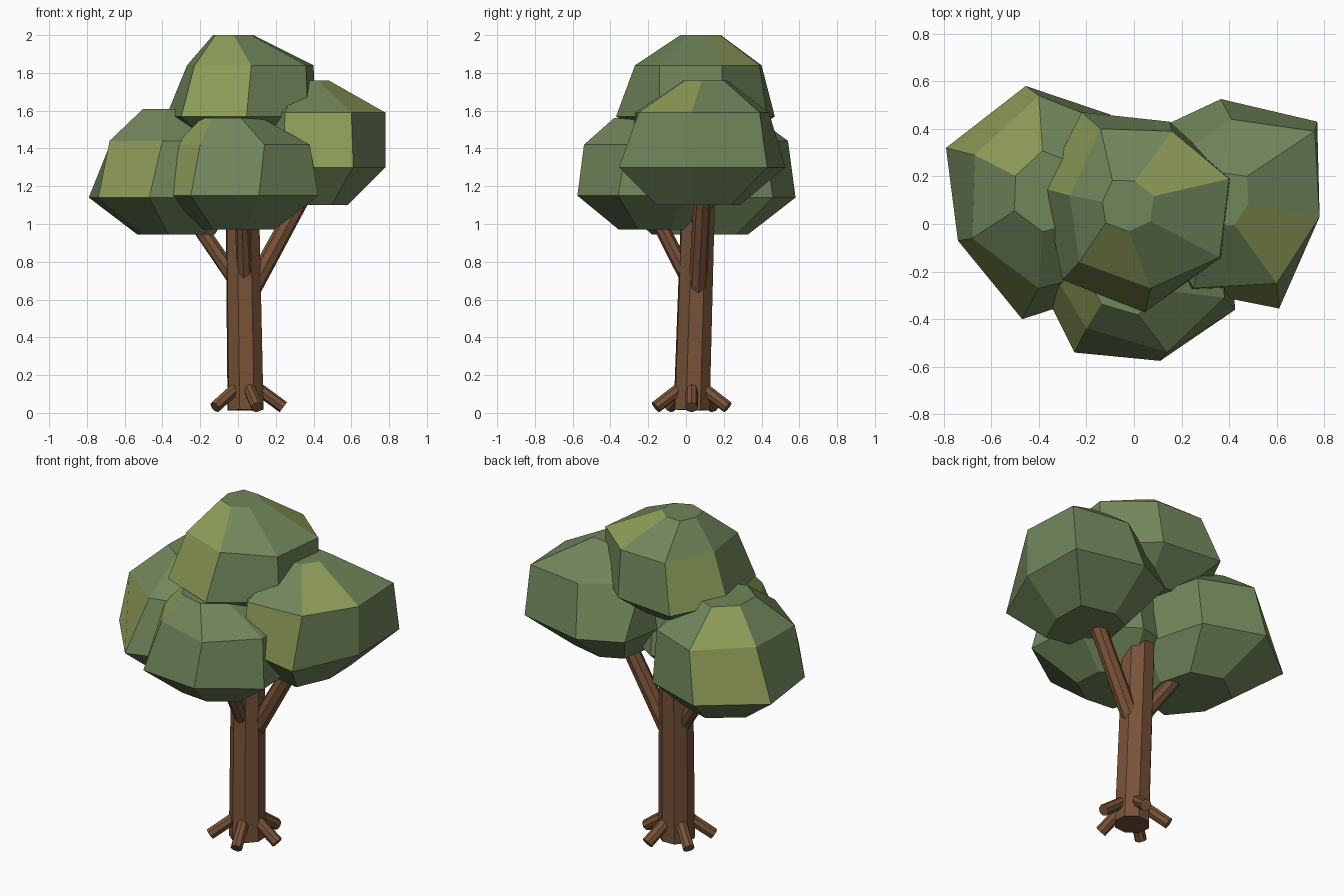
import bpy, bmesh, math
from mathutils import Vector

if "Cube" in bpy.data.objects:
    bpy.data.objects.remove(bpy.data.objects["Cube"])


def material(name, color):
    m = bpy.data.materials.new(name)
    m.diffuse_color = (*color, 1)
    m.use_nodes = True
    m.node_tree.nodes["Principled BSDF"].inputs["Base Color"].default_value = m.diffuse_color
    return m


LEAF = material("leaf_green", (0.165, 0.238, 0.105))
SUNLIT = material("leaf_yellow_green", (0.27, 0.335, 0.098))
BARK = material("bark_brown", (0.19, 0.085, 0.04))


def finish(bm, name, mats):
    bmesh.ops.recalc_face_normals(bm, faces=bm.faces)
    me = bpy.data.meshes.new(name)
    bm.to_mesh(me)
    bm.free()
    for m in mats:
        me.materials.append(m)
    ob = bpy.data.objects.new(name, me)
    bpy.context.collection.objects.link(ob)
    return ob


def tube(name, a, b, r1, r2, sides=8):
    """Flat-sided round bar from a to b."""
    a, b = Vector(a), Vector(b)
    bm = bmesh.new()
    bmesh.ops.create_cone(bm, cap_ends=True, segments=sides,
                          radius1=r1, radius2=r2, depth=(b - a).length)
    bm.transform(Vector((b - a)).to_track_quat('Z', 'Y').to_matrix().to_4x4())
    bmesh.ops.translate(bm, verts=bm.verts, vec=(a + b) / 2)
    return finish(bm, name, [BARK])


def shrink(ring, centre, s):
    """Copy of an outline, scaled and moved onto a new centre."""
    n = len(ring)
    mx = sum(p[0] for p in ring) / n
    my = sum(p[1] for p in ring) / n
    return [(centre[0] + s * (x - mx), centre[1] + s * (y - my)) for x, y in ring]


def foliage(name, heights, cap, upper, lower, base, yellow):
    """Faceted clump: small cap, upper ring, wide lower ring, small base."""
    rings = [shrink(upper, cap[:2], cap[2]), upper, lower,
             shrink(lower, base[:2], base[2])]
    bm = bmesh.new()
    loops = [[bm.verts.new((x, y, z)) for x, y in ring]
             for ring, z in zip(rings, heights)]
    n = len(upper)
    bm.faces.new(loops[0])
    bm.faces.new(loops[-1])
    for band in range(3):
        top, bot = loops[band], loops[band + 1]
        for i in range(n):
            j = (i + 1) % n
            f = bm.faces.new((top[i], top[j], bot[j], bot[i]))
            f.material_index = int((band, i) in yellow)
    return finish(bm, name, [LEAF, SUNLIT])


# Trunk
tube("trunk", (0.04, 0.03, 0.015), (0.022, 0.065, 1.15), 0.1, 0.093)

# Branches reaching into the clumps
tube("branch_left", (0.01, 0.05, 0.67), (-0.30, 0.13, 1.12), 0.042, 0.038)
tube("branch_right", (0.06, 0.06, 0.63), (0.37, 0.09, 1.2), 0.05, 0.045)
tube("branch_front", (0.035, 0.02, 0.69), (0.02, -0.2, 1.12), 0.042, 0.038)

# Five roots around the foot
for k in range(5):
    t = math.radians(72 * k)
    c, s = math.cos(t), math.sin(t)
    tube(f"root_{k + 1}", (0.04 + 0.05 * c, 0.03 + 0.05 * s, 0.14),
         (0.04 + 0.2 * c, 0.03 + 0.2 * s, 0.03), 0.033, 0.033)

# Foliage clumps
foliage("foliage_top", (2.0, 1.84, 1.57, 1.42), (-0.03, 0.08, 0.32),
        [(-.14, .40), (.16, .39), (.40, .19), (.36, -.14),
         (.07, -.27), (-.23, -.16), (-.27, .12)],
        [(-.22, .47), (.15, .43), (.41, .19), (.37, -.14),
         (.045, -.37), (-.30, -.235), (-.38, .15)],
        (0.02, 0.06, 0.5), {(0, 1), (0, 4), (1, 4), (1, 6)})

foliage("foliage_left", (1.61, 1.44, 1.14, 0.945), (-0.36, 0.13, 0.42),
        [(-.40, .54), (-.67, .29), (-.68, -.06), (-.40, -.27),
         (-.12, -.20), (-.02, .10), (-.10, .42)],
        [(-.455, .58), (-.79, .32), (-.74, -.07), (-.47, -.40),
         (-.10, -.28), (0, .10), (-.10, .46)],
        (-0.32, 0.08, 0.52), {(0, 0), (1, 0), (1, 2)})

foliage("foliage_front", (1.56, 1.42, 1.15, 0.97), (-0.03, -0.22, 0.45),
        [(-.20, -.44), (.14, -.54), (.38, -.31), (.36, 0),
         (.10, .15), (-.20, .10), (-.33, -.22)],
        [(-.25, -.54), (.11, -.575), (.425, -.36), (.40, 0),
         (.10, .20), (-.25, .12), (-.365, -.31)],
        (0, -0.18, 0.48), {(0, 6), (1, 6)})

foliage("foliage_right", (1.76, 1.59, 1.30, 1.10), (0.37, 0.1, 0.32),
        [(.41, .44), (.76, .39), (.78, .03), (.60, -.25),
         (.25, -.27), (.12, -.05), (.12, .25)],
        [(.365, .525), (.77, .43), (.78, .03), (.61, -.355),
         (.235, -.28), (.05, .03), (.12, .41)],
        (0.40, 0.08, 0.5), {(0, 2), (1, 3)})
